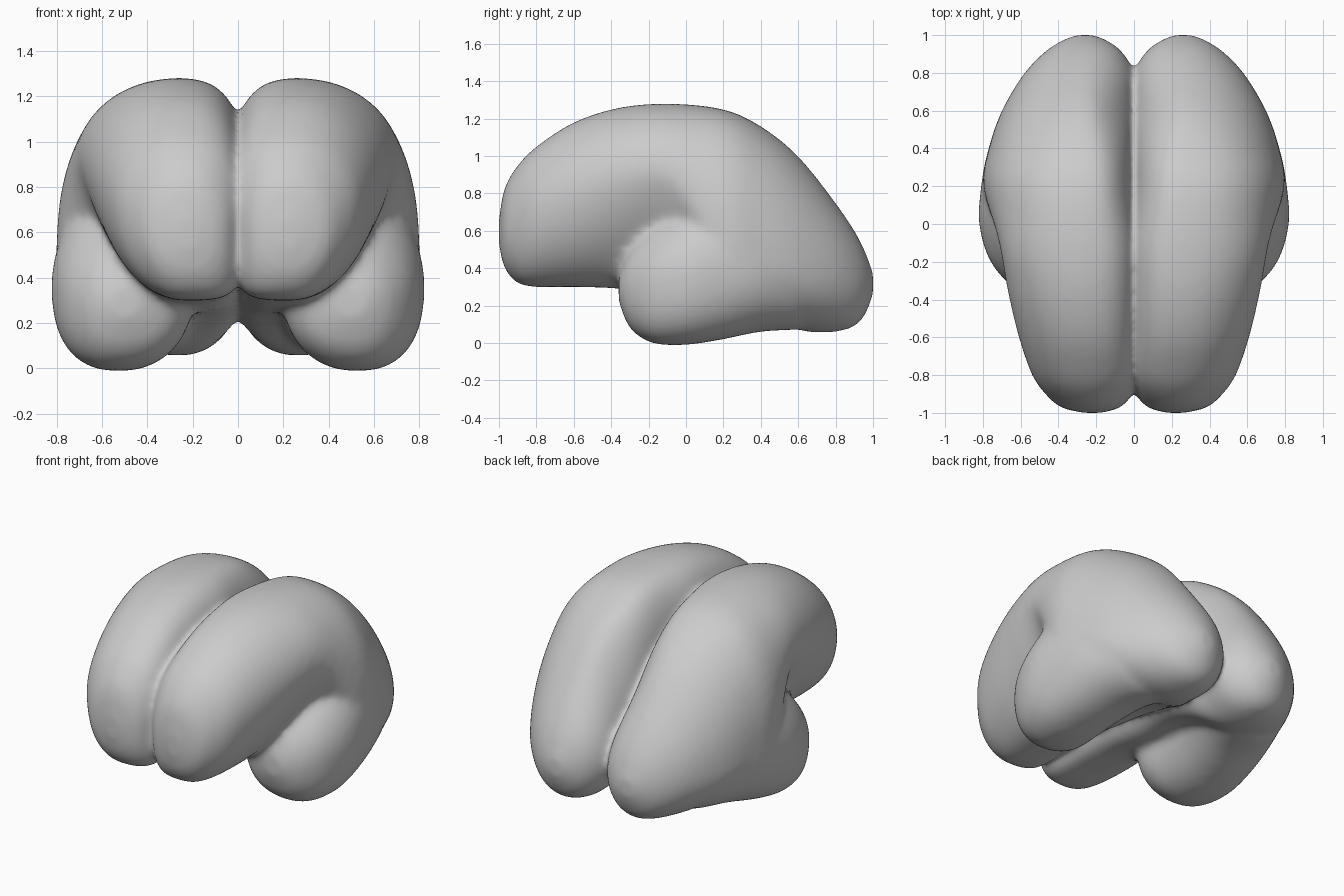
import bpy, bmesh, math
from mathutils import Vector

default = bpy.data.objects.get("Cube")
if default:
    bpy.data.objects.remove(default)

grey = bpy.data.materials.new("soft grey")
grey.use_nodes = True
colour = (0.6, 0.6, 0.6, 1)
grey.diffuse_color = colour
grey.node_tree.nodes["Principled BSDF"].inputs["Base Color"].default_value = colour

SIDES = 48
STEPS = 5


def section_point(angle, station):
    """Point on a lopsided oval; each quadrant has its own reach and power."""
    y, x_in, x_mid, x_out, z_low, z_mid, z_top, in_up, out_up, in_low, out_low = station
    c, s = math.cos(angle), math.sin(angle)
    outer, upper = c >= 0, s >= 0
    if upper:
        power = out_up if outer else in_up
    else:
        power = out_low if outer else in_low
    reach_x = (x_out if outer else x_in) - x_mid
    reach_z = (z_top if upper else z_low) - z_mid
    return (x_mid + reach_x * abs(c) ** (2 / power), y,
            z_mid + reach_z * abs(s) ** (2 / power))


def refine(stations):
    """Smooth spline through the stations."""
    pts = [Vector(s) for s in stations]
    pts = [pts[0]] + pts + [pts[-1]]
    fine = []
    for a, b, c, d in zip(pts, pts[1:], pts[2:], pts[3:]):
        for k in range(STEPS):
            t = k / STEPS
            fine.append(b + 0.5 * t * ((c - a) + t * ((2 * a - 5 * b + 4 * c - d)
                                                      + t * (3 * (b - c) + d - a))))
    return fine + [pts[-1]]


def loft(bm, stations):
    rings = [[bm.verts.new(section_point(2 * math.pi * i / SIDES, st))
              for i in range(SIDES)] for st in refine(stations)]
    for a, b in zip(rings, rings[1:]):
        for i in range(SIDES):
            j = (i + 1) % SIDES
            bm.faces.new((a[i], a[j], b[j], b[i]))
    bm.faces.new(rings[0][::-1])
    bm.faces.new(rings[-1])


# Stations: y, inner x, crest x, outer x, bottom z, widest z, top z,
# then powers of the inner upper, outer upper, inner lower, outer lower quadrants
upper_lobe = [
    (-1.0, .17, .22, .27, .52, .6, .67, 2, 2, 2, 2),
    (-.97, .07, .22, .39, .40, .6, .83, 2, 2, 2.5, 2),
    (-.9, .01, .23, .47, .32, .66, .95, 2.2, 2, 4, 2),
    (-.8, -.02, .24, .54, .3, .72, 1.05, 2.5, 2, 5, 2),
    (-.6, -.02, .25, .61, .3, .8, 1.18, 2.6, 2, 5, 1.9),
    (-.35, -.02, .26, .67, .29, .88, 1.26, 2.6, 2, 5, 1.6),
    (-.08, -.02, .26, .72, .25, .88, 1.28, 2.6, 2.1, 5, 1.4),
    (.2, -.02, .25, .8, .23, .52, 1.25, 2.6, 2.4, 5, 2),
    (.4, -.02, .25, .77, .17, .44, 1.16, 2.3, 2.3, 4, 2.2),
    (.6, -.02, .25, .7, .07, .4, 1.0, 1.7, 2.1, 2.2, 2.2),
    (.8, .0, .26, .58, .06, .36, .75, 1.7, 2, 2.2, 2),
    (.93, .08, .26, .45, .11, .32, .55, 2, 2, 2, 2),
    (1.0, .2, .26, .32, .25, .31, .38, 2, 2, 2, 2),
]
side_lobe = [
    (-.36, .42, .5, .58, .22, .29, .36, 2, 2, 2, 2),
    (-.3, .28, .51, .68, .08, .3, .5, 2, 1.9, 2.2, 2.3),
    (-.18, .2, .52, .77, .0, .33, .62, 2, 1.9, 2.2, 2.5),
    (0, .2, .52, .82, -.01, .36, .74, 2, 1.9, 2.2, 2.5),
    (.2, .18, .5, .81, .02, .4, .8, 2, 2, 2.2, 2.4),
    (.4, .14, .44, .77, .06, .42, .75, 2, 2, 2.2, 2.3),
    (.6, .1, .36, .68, .07, .38, .6, 2, 2, 2.2, 2.2),
]

bm = bmesh.new()
loft(bm, upper_lobe)
loft(bm, side_lobe)
bmesh.ops.recalc_face_normals(bm, faces=bm.faces)
mesh = bpy.data.meshes.new("hemispheres")
bm.to_mesh(mesh)
bm.free()
mesh.materials.append(grey)
body = bpy.data.objects.new("hemispheres", mesh)
bpy.context.collection.objects.link(body)

# Mirror to the other half, fuse all lobes, then soften the joins
mirror = body.modifiers.new("mirror", 'MIRROR')
mirror.use_mirror_merge = False
fuse = body.modifiers.new("fuse", 'REMESH')
fuse.mode = 'VOXEL'
fuse.voxel_size = 0.02
fuse.use_smooth_shade = True
soften = body.modifiers.new("soften", 'SMOOTH')
soften.factor = 0.5
soften.iterations = 20
